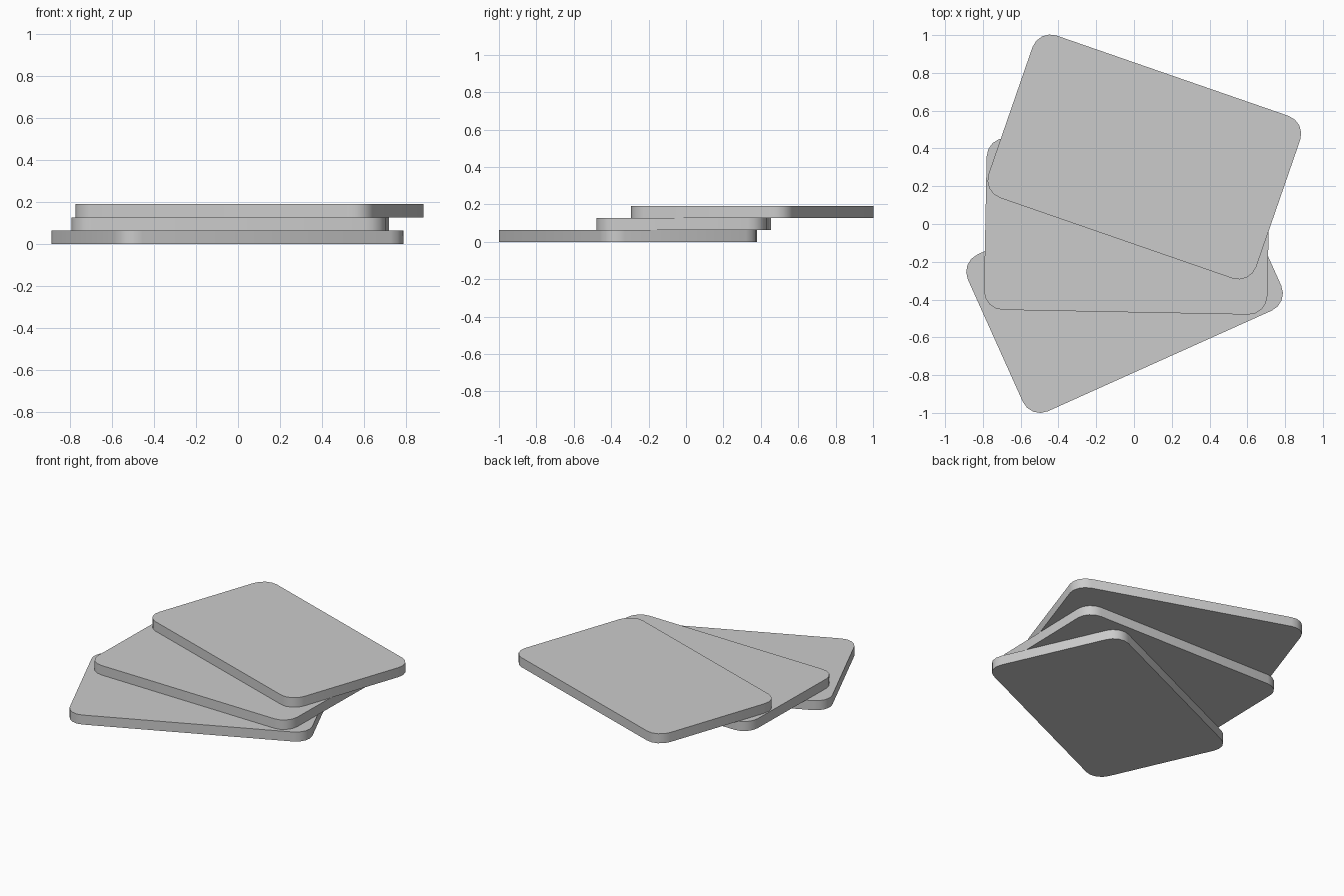
import bpy, bmesh
from math import sin, cos, pi, radians

if "Cube" in bpy.data.objects:
    bpy.data.objects.remove(bpy.data.objects["Cube"])

W, H, T, R, SEG = 1.50, 0.91, 0.0637, 0.10, 4


def card(name, x, y, level, angle):
    """Flat rounded-corner card lying at the given stack level."""
    bm = bmesh.new()
    ring = []
    for i, (sx, sy) in enumerate([(1, 1), (-1, 1), (-1, -1), (1, -1)]):
        for k in range(SEG + 1):
            a = (i + k / SEG) * pi / 2
            ring.append(bm.verts.new((sx * (W / 2 - R) + R * cos(a),
                                      sy * (H / 2 - R) + R * sin(a), 0)))
    base = bm.faces.new(ring)
    top = bmesh.ops.extrude_face_region(bm, geom=[base])["geom"]
    bmesh.ops.translate(bm, vec=(0, 0, T),
                        verts=[v for v in top if isinstance(v, bmesh.types.BMVert)])
    bmesh.ops.recalc_face_normals(bm, faces=bm.faces)
    mesh = bpy.data.meshes.new(name)
    bm.to_mesh(mesh)
    bm.free()
    ob = bpy.data.objects.new(name, mesh)
    bpy.context.collection.objects.link(ob)
    ob.location = (x, y, level * T)
    ob.rotation_euler.z = radians(angle)
    # Smooth rounded corners, crisp rims
    bpy.ops.object.select_all(action='DESELECT')
    bpy.context.view_layer.objects.active = ob
    ob.select_set(True)
    bpy.ops.object.shade_smooth_by_angle(angle=radians(30))


# Three fanned cards, bottom to top
card("bottom_card", -0.05, -0.31, 0, 24.2)
card("middle_card", -0.037, -0.012, 1, -1.1)
card("top_card", 0.055, 0.355, 2, -19.1)
